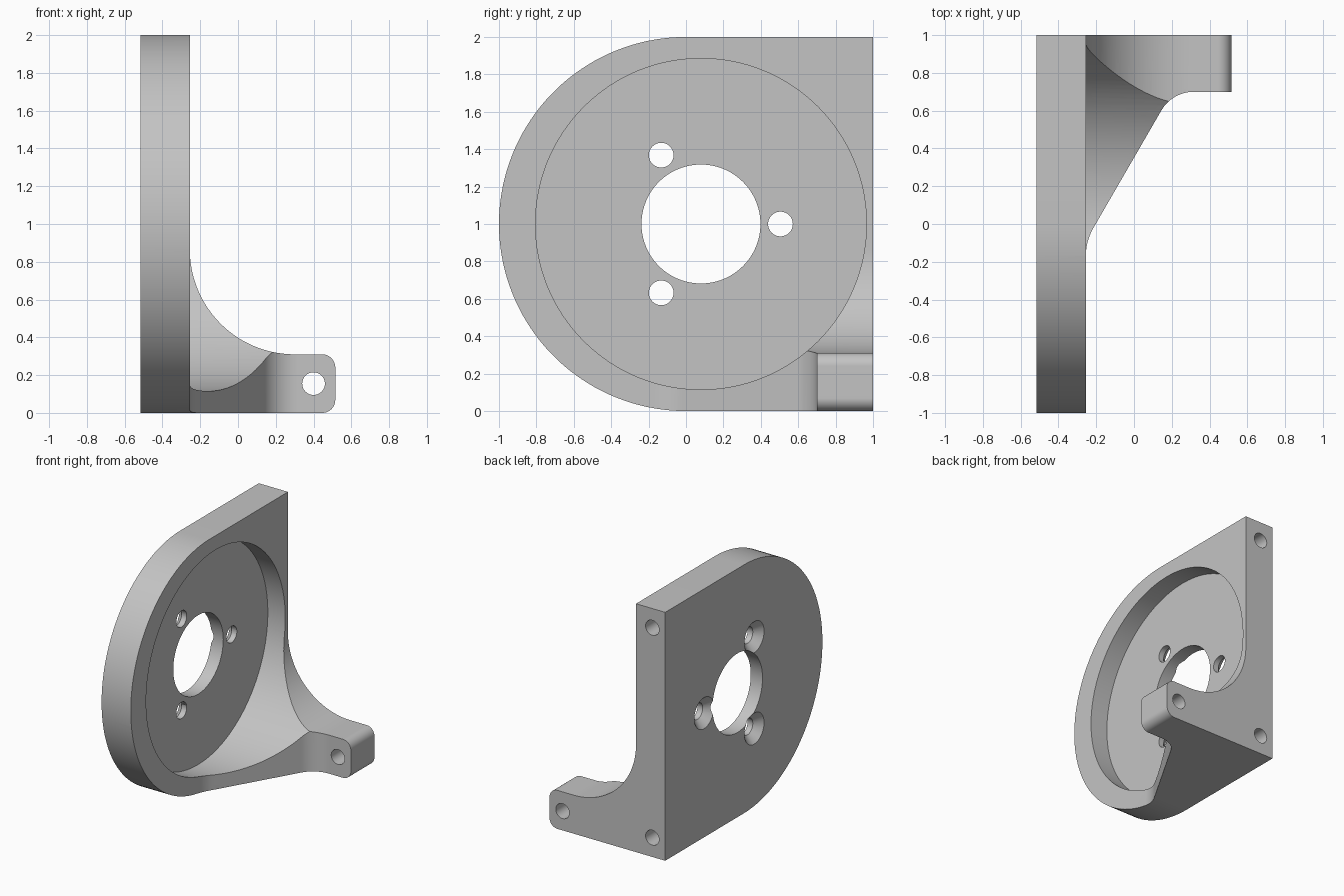
import bpy, bmesh, math
from mathutils import Matrix, Vector

cube = bpy.data.objects.get("Cube")
if cube:
    bpy.data.objects.remove(cube)

gray = bpy.data.materials.new("light gray")
gray.use_nodes = True
color = (0.55, 0.55, 0.55, 1)
gray.diffuse_color = color
gray.node_tree.nodes["Principled BSDF"].inputs["Base Color"].default_value = color


def finish(bm, name):
    bmesh.ops.recalc_face_normals(bm, faces=bm.faces)
    mesh = bpy.data.meshes.new(name)
    bm.to_mesh(mesh)
    bm.free()
    obj = bpy.data.objects.new(name, mesh)
    mesh.materials.append(gray)
    bpy.context.collection.objects.link(obj)
    return obj


def rounded(corners):
    """Polygon from (a, b, radius) corners, each rounded by a tangent arc."""
    pts = []
    for i, (a, b, r) in enumerate(corners):
        p = Vector((a, b))
        if not r:
            pts.append(p)
            continue
        u = (Vector(corners[i - 1][:2]) - p).normalized()
        v = (Vector(corners[(i + 1) % len(corners)][:2]) - p).normalized()
        half = u.angle(v) / 2
        center = p + (u + v).normalized() * (r / math.sin(half))
        start = p + u * (r / math.tan(half)) - center
        end = p + v * (r / math.tan(half)) - center
        sweep = start.angle_signed(end)
        steps = max(8, int(abs(sweep) * 24))
        for k in range(steps + 1):
            pts.append(center + Matrix.Rotation(-sweep * k / steps, 2) @ start)
    return [p for i, p in enumerate(pts) if (p - pts[i - 1]).length > 0.0001]


def prism(name, corners, axis, lo, hi):
    """Extrude a rounded profile along one axis."""
    bm = bmesh.new()
    place = {"x": lambda p, h: (h, p.x, p.y),
             "y": lambda p, h: (p.x, h, p.y),
             "z": lambda p, h: (p.x, p.y, h)}[axis]
    pts = rounded(corners)
    low = [bm.verts.new(place(p, lo)) for p in pts]
    high = [bm.verts.new(place(p, hi)) for p in pts]
    bm.faces.new(low)
    bm.faces.new(high)
    for i in range(len(pts)):
        bm.faces.new((low[i - 1], low[i], high[i], high[i - 1]))
    return finish(bm, name)


def round_cutter(name, axis, center, length, r1, r2, segments=48):
    """Cylinder or cone along x or y."""
    bm = bmesh.new()
    turn = Matrix.Rotation(math.pi / 2, 4, "Y" if axis == "x" else "X")
    bmesh.ops.create_cone(bm, cap_ends=True, segments=segments, radius1=r1, radius2=r2,
                          depth=length, matrix=Matrix.Translation(center) @ turn)
    return finish(bm, name)


def combine(obj, tool, operation="DIFFERENCE"):
    mod = obj.modifiers.new("cut", "BOOLEAN")
    mod.operation, mod.solver, mod.object = operation, "EXACT", tool
    bpy.context.view_layer.objects.active = obj
    bpy.ops.object.modifier_apply(modifier=mod.name)
    bpy.data.objects.remove(tool)


OUT, FACE, END = -0.515, -0.255, 0.515

# Body: the side, front and top outlines intersected
body = prism("mounting_bracket",
             [(1, 0, 0), (1, 2, 0), (-1, 2, 1), (-1, 0, 1)], "x", -0.7, 0.7)
front = prism("front_outline",
              [(OUT, -0.1, 0), (END - 0.07, -0.1, 0), (END - 0.07, 0, 0), (END, 0, 0.069),
               (END, 0.31, 0.07), (FACE, 0.31, 0.555), (FACE, 2.1, 0), (OUT, 2.1, 0)],
              "y", -1.2, 1.2)
combine(body, front, "INTERSECT")
top = prism("top_outline",
            [(-0.7, -1.1, 0), (FACE, -1.1, 0), (FACE, -0.09, 0.3), (0.202, 0.7, 0.2),
             (0.7, 0.7, 0), (0.7, 1.1, 0), (-0.7, 1.1, 0)], "z", -0.2, 2.2)
combine(body, top, "INTERSECT")

# Round recess and center bore
CY = 0.08
FLOOR = -0.41
combine(body, round_cutter("recess", "x", (FLOOR + 0.6, CY, 1), 1.2, 0.885, 0.885, 160))
combine(body, round_cutter("bore", "x", (-0.4, CY, 1), 0.6, 0.318, 0.318, 96))

# Three countersunk screw holes around the bore
for i in range(3):
    a = i * math.tau / 3
    y, z = CY + 0.425 * math.cos(a), 1 + 0.425 * math.sin(a)
    combine(body, round_cutter("screw_hole", "x", (-0.4, y, z), 0.6, 0.066, 0.066))
    combine(body, round_cutter("countersink", "x", (OUT + 0.03, y, z), 0.1, 0.145, 0.045))

# Mounting holes in the back: one through the foot, two blind in the plate
for x, z, depth in ((0.4, 0.155, 0.5), (-0.4, 0.155, 0.4), (-0.4, 1.845, 0.4)):
    combine(body, round_cutter("mount_hole", "y", (x, 1.1 - depth / 2 - 0.05, z),
                               depth + 0.1, 0.06, 0.06))

bpy.ops.object.select_all(action="DESELECT")
body.select_set(True)
bpy.context.view_layer.objects.active = body
bpy.ops.object.shade_smooth_by_angle(angle=math.radians(25))
